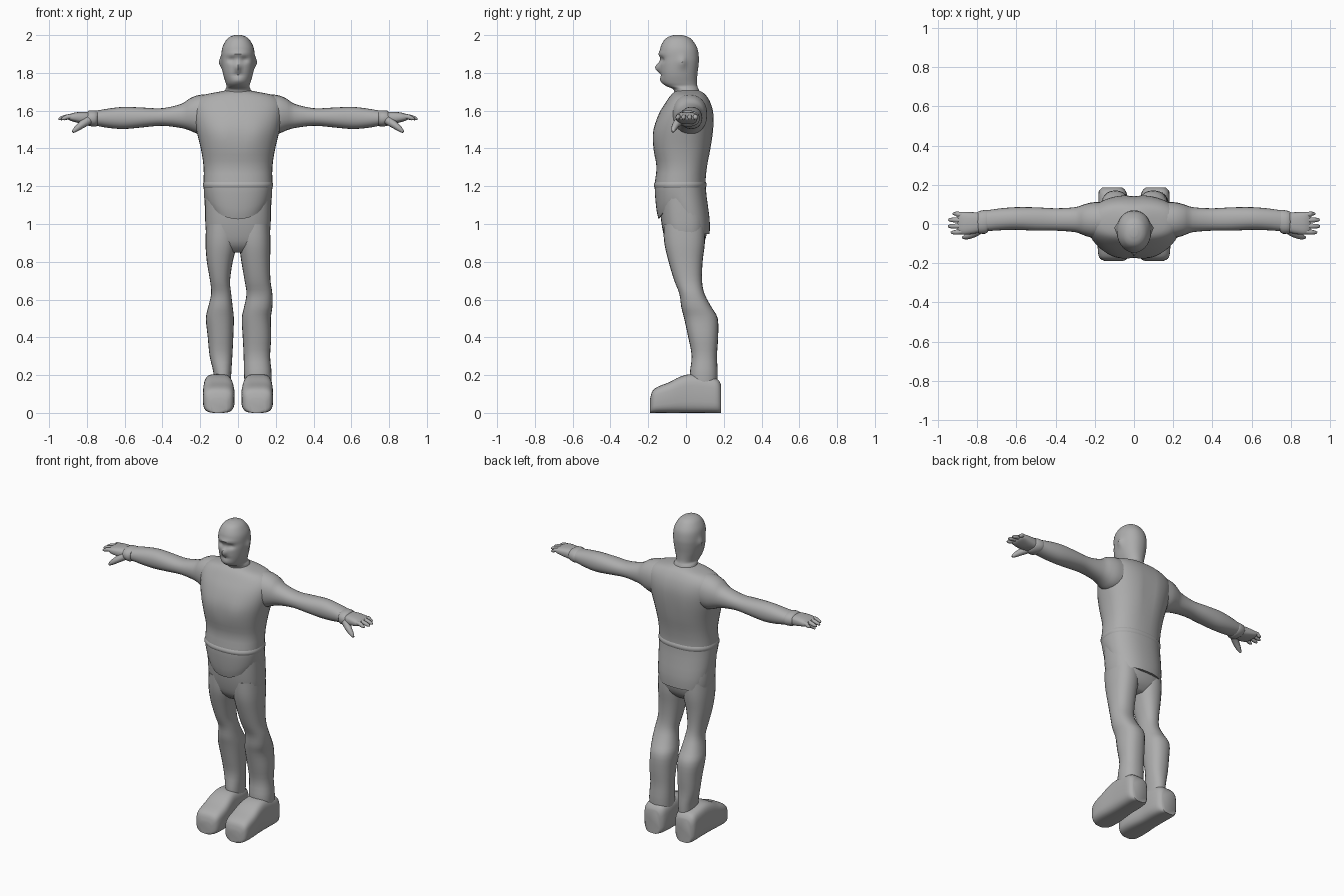
import bpy, bmesh, math
from mathutils import Vector

grey = bpy.data.materials.new("plain grey")
grey.diffuse_color = (0.42, 0.42, 0.42, 1)


def finish(name, bm, angle=50):
    bmesh.ops.recalc_face_normals(bm, faces=bm.faces)
    mesh = bpy.data.meshes.new(name)
    bm.to_mesh(mesh)
    bm.free()
    mesh.materials.append(grey)
    ob = bpy.data.objects.new(name, mesh)
    bpy.context.collection.objects.link(ob)
    bpy.ops.object.select_all(action='DESELECT')
    ob.select_set(True)
    bpy.context.view_layer.objects.active = ob
    bpy.ops.object.shade_smooth_by_angle(angle=math.radians(angle))
    return ob


def spline(rings, steps):
    """Smooth in-between rings (Catmull-Rom)."""
    out = []
    last = len(rings) - 1
    for i in range(last):
        p = [rings[max(0, min(last, i + k))] for k in (-1, 0, 1, 2)]
        for s in range(steps):
            t = s / steps
            out.append([0.5 * (2*b + (c-a)*t + (2*a-5*b+4*c-d)*t*t + (3*b-a-3*c+d)*t**3)
                        for a, b, c, d in zip(*p)])
    return out + [list(rings[-1])]


def loft(name, axis, rings, power=2.2, sides=24, steps=3, shape=None, flip=1, angle=50):
    """Rings are (position, u min, u max, v min, v max) along axis."""
    bm = bmesh.new()
    prev = None
    rows = spline(rings, steps)
    for n, (pos, u0, u1, v0, v1) in enumerate(rows):
        row = []
        for k in range(sides):
            a = 2 * math.pi * k / sides
            c, s = math.cos(a), math.sin(a)
            u = (u0+u1)/2 + (u1-u0)/2 * math.copysign(abs(c)**(2/power), c)
            v = (v0+v1)/2 + (v1-v0)/2 * math.copysign(abs(s)**(2/power), s)
            co = {'x': (pos, u, v), 'y': (u, pos, v), 'z': (u, v, pos)}[axis]
            co = Vector(co)
            if shape:
                shape(co)
            co.x *= flip
            row.append(bm.verts.new(co))
        if prev:
            for k in range(sides):
                j = (k + 1) % sides
                bm.faces.new((prev[k], prev[j], row[j], row[k]))
        if n in (0, len(rows) - 1):
            bm.faces.new(row)
        prev = row
    return finish(name, bm, angle)


def tube(name, pts, flip):
    """Tapered round tube through (x, y, z, radius) points."""
    bm = bmesh.new()
    prev = None
    d = (Vector(pts[-1][:3]) - Vector(pts[0][:3])).normalized()
    a = d.cross(Vector((0, 1, 0))).normalized()
    b = d.cross(a)
    for n, (x, y, z, r) in enumerate(spline(pts, 2)):
        row = []
        for k in range(8):
            t = k * math.pi / 4
            co = Vector((x, y, z)) + r * (a*math.cos(t) + b*math.sin(t))
            co.x *= flip
            row.append(bm.verts.new(co))
        if prev:
            for k in range(8):
                bm.faces.new((prev[k], prev[(k+1) % 8], row[(k+1) % 8], row[k]))
        prev = row
    bm.faces.new(prev)
    return finish(name, bm)


def bump(co, x, z, rx, rz):
    return math.exp(-((abs(co.x)-x)/rx)**2 - ((co.z-z)/rz)**2)


# Head and neck, with nose, brow, eye sockets, beard and ears pushed out of the loft
def face(co):
    if co.y < -0.07:
        co.y += (0.014*bump(co, 0.034, 1.868, 0.02, 0.014)
                 - 0.026*bump(co, 0, 1.828, 0.014, 0.022)
                 - 0.010*bump(co, 0, 1.90, 0.06, 0.012)
                 + 0.006*bump(co, 0, 1.79, 0.03, 0.007)
                 - 0.006*bump(co, 0, 1.76, 0.03, 0.014))
    elif abs(co.x) > 0.07:
        co.x += math.copysign(0.014, co.x) * math.exp(
            -((co.y+0.02)/0.018)**2 - ((co.z-1.855)/0.03)**2)


loft("head", 'z', [
    (1.64, -.1, .1, -.06, .085), (1.69, -.075, .075, -.06, .075),
    (1.715, -.066, .066, -.07, .066), (1.73, -.06, .06, -.105, .06),
    (1.75, -.066, .066, -.127, .058), (1.79, -.078, .078, -.136, .06),
    (1.84, -.086, .086, -.139, .066), (1.88, -.088, .088, -.137, .068),
    (1.93, -.084, .084, -.136, .06), (1.97, -.065, .065, -.118, .036),
    (1.99, -.044, .044, -.095, .012), (2.0, -.018, .018, -.065, -.02)],
    power=2.15, sides=48, steps=5, shape=face)


# Shirt: hem drops at the front middle and at the back
def hem(co):
    w = max(0, min(1, (1.2 - co.z) / 0.18))
    if co.y < 0:
        co.z += w * 0.10 * (co.x / 0.18)**2 * min(1, -co.y / 0.05)
    else:
        co.z -= w * 0.08 * min(1, co.y / 0.08)
    # chest muscles and spine groove
    if co.y < -0.05:
        co.y -= 0.008 * bump(co, 0.09, 1.47, 0.06, 0.07)
    elif co.y > 0.05:
        co.y += 0.008 * bump(co, 0, 1.5, 0.03, 0.15) * -1


loft("shirt", 'z', [
    (1.025, -.165, .165, -.145, .125), (1.08, -.176, .176, -.157, .125),
    (1.2, -.182, .182, -.166, .104), (1.3, -.182, .182, -.156, .112),
    (1.4, -.197, .197, -.172, .132), (1.5, -.222, .222, -.17, .146),
    (1.58, -.238, .238, -.145, .147), (1.64, -.235, .235, -.11, .132),
    (1.68, -.19, .19, -.082, .108), (1.70, -.1, .1, -.06, .085),
    (1.71, -.05, .05, -.04, .06)], power=2.35, sides=40, shape=hem)

# Belt ridge across the waist
loft("waist_fold", 'z', [
    (1.185, -.178, .178, -.16, .1), (1.2, -.185, .185, -.17, .108),
    (1.215, -.185, .185, -.168, .108), (1.23, -.178, .178, -.158, .1)],
    power=2.35, sides=40, steps=2)

# Trouser seat
loft("trouser_seat", 'z', [
    (0.85, -.09, .09, -.06, .05), (0.89, -.15, .15, -.10, .09),
    (0.96, -.17, .17, -.122, .112), (1.05, -.174, .174, -.135, .112),
    (1.16, -.174, .174, -.14, .09)], power=2.6, sides=32)

# Legs differ a little in stance: outer and inner x at each height
leg_y = [(0.08, .03, .16), (0.2, .02, .168), (0.3, .03, .164), (0.4, .012, .17),
         (0.5, -.01, .168), (0.56, -.025, .135), (0.63, -.035, .098),
         (0.7, -.062, .085), (0.8, -.092, .088), (0.9, -.115, .1), (1.0, -.12, .1)]
left_x = [(.04, .17), (.032, .178), (.03, .17), (.025, .176), (.02, .174), (.032, .182),
          (.045, .182), (.035, .172), (.018, .17), (.005, .172), (.005, .168)]
right_x = [(.04, .125), (.036, .128), (.03, .15), (.025, .16), (.022, .17), (.028, .158),
           (.036, .142), (.042, .148), (.028, .165), (.005, .172), (.005, .168)]
for side, flip, xs in (("left", 1, left_x), ("right", -1, right_x)):
    loft(side + "_leg", 'z', [(z, x0, x1, y0, y1) for (z, y0, y1), (x0, x1)
                              in zip(leg_y, xs)], power=2.3, flip=flip)

    # Chunky shoe with a flat sole
    loft(side + "_shoe", 'y', [
        (-.19, .06, .145, 0, .075), (-.178, .035, .172, 0, .115),
        (-.15, .022, .183, 0, .138), (-.09, .018, .186, 0, .162),
        (-.03, .022, .184, 0, .192), (.03, .028, .182, 0, .205),
        (.11, .03, .182, 0, .195), (.165, .04, .18, 0, .18),
        (.186, .06, .162, 0, .15)], power=3.6, sides=32, flip=flip)

    # Arm from inside the shoulder to the wrist
    loft(side + "_arm", 'x', [
        (.10, -.07, .11, 1.48, 1.69), (.2, -.072, .112, 1.475, 1.684),
        (.255, -.058, .1, 1.495, 1.665), (.3, -.042, .086, 1.508, 1.636),
        (.4, -.034, .08, 1.52, 1.613), (.5, -.034, .085, 1.512, 1.616),
        (.6, -.03, .086, 1.503, 1.62), (.68, -.032, .08, 1.508, 1.612),
        (.75, -.036, .07, 1.52, 1.6), (.8, -.036, .06, 1.53, 1.59)], flip=flip)

    # Glove cuff, palm, fingers and thumb
    loft(side + "_cuff", 'x', [
        (.745, -.04, .07, 1.52, 1.598), (.76, -.05, .072, 1.515, 1.602),
        (.79, -.048, .066, 1.52, 1.6), (.8, -.042, .06, 1.53, 1.59)],
        steps=2, flip=flip)
    loft(side + "_palm", 'x', [
        (.78, -.04, .058, 1.528, 1.592), (.82, -.05, .06, 1.53, 1.594),
        (.865, -.055, .062, 1.54, 1.59), (.89, -.05, .06, 1.548, 1.582),
        (.9, -.04, .05, 1.555, 1.575)], power=2.8, flip=flip)
    for i, (y, tip) in enumerate(((-.041, .935), (-.011, .95), (.02, .948), (.05, .925))):
        tube(f"{side}_finger_{i + 1}", [
            (.86, y*.9, 1.568, .014), (.9, y, 1.568, .013),
            (tip - .015, y*1.05, 1.56, .011), (tip, y*1.05, 1.556, .005)], flip)
    tube(side + "_thumb", [
        (.79, -.03, 1.55, .024), (.825, -.052, 1.527, .02),
        (.858, -.066, 1.502, .014), (.875, -.07, 1.487, .006)], flip)
